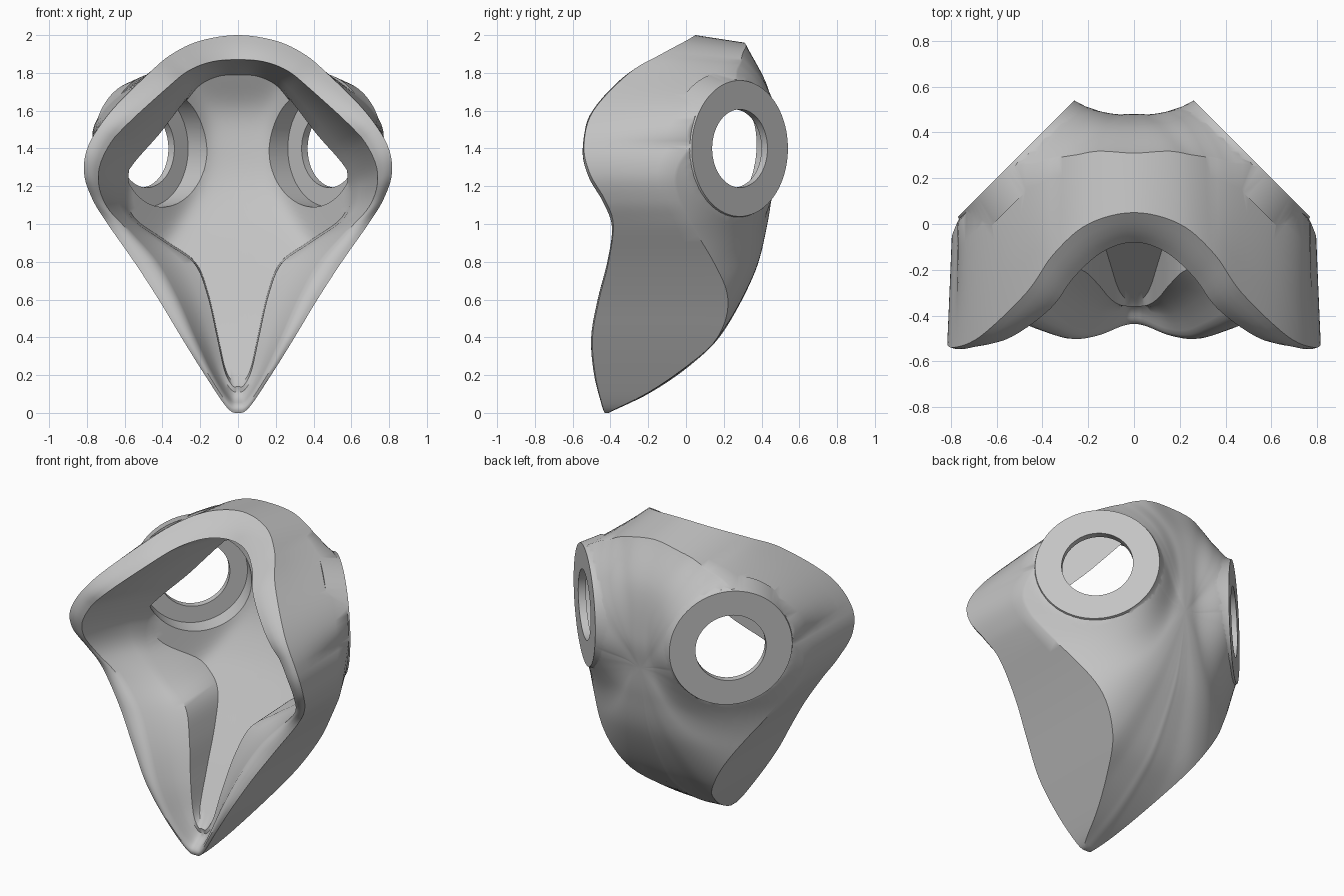
import bpy, math
from mathutils import Vector

cube = bpy.data.objects.get("Cube")
if cube:
    bpy.data.objects.remove(cube, do_unlink=True)

PAD_X, PAD_Z, PAD_R = 0.515, 1.4, 0.36      # side ports
CENTRE = Vector((0, 0, 1.2))

# Half outline stations: rim (x, z, y), setback of the back edge, inner lip (x, z, y)
STATIONS = [
    (0, 0, -.43, .02, 0, .14, -.36),
    (.06, .03, -.44, .01, .03, .145, -.36),
    (.175, .2, -.48, 0, .07, .22, -.35),
    (.3, .4, -.495, 0, .11, .4, -.32),
    (.42, .6, -.46, -.07, .16, .62, -.26),
    (.55, .8, -.41, -.24, .23, .79, -.2),
    (.69, 1, -.385, -.45, .38, .9, -.16),
    (.77, 1.13, -.43, -.57, .56, 1.03, -.1),
    (.815, 1.27, -.51, -.62, .6, 1.17, -.06),
    (.79, 1.42, -.54, -.62, .55, 1.29, 0),
    (.67, 1.6, -.49, -.55, .42, 1.47, .1),
    (.47, 1.8, -.3, -.34, .28, 1.66, .2),
    (.35, 1.9, -.13, -.11, .2, 1.75, .24),
    (.2, 1.97, 0, -.01, .1, 1.795, .26),
    (0, 2, .05, 0, 0, 1.8, .26),
]
# Centre line depth of the outer back and of the cavity, as (z, y)
BACK = [(0, -.43), (.11, -.2), (.26, .02), (.43, .19), (.74, .36), (1, .43),
        (1.2, .46), (1.4, .48), (1.7, .44), (1.96, .31)]
CAVITY = [(.14, -.35), (.5, -.1), (.8, .12), (1, .26), (1.2, .36), (1.4, .4),
          (1.6, .4), (1.8, .3)]


def spline(points, steps, mirror=False):
    """Smooth curve through points; mirrored ends keep the centre line smooth."""
    pts = [Vector(p) for p in points]
    first, last = 2 * pts[0] - pts[1], 2 * pts[-1] - pts[-2]
    if mirror:
        first, last = pts[1].copy(), pts[-2].copy()
        for end in (first, last):
            end[0], end[4] = -end[0], -end[4]
    pts = [first] + pts + [last]
    out = []
    for a, b, c, d in zip(pts, pts[1:], pts[2:], pts[3:]):
        for i in range(steps):
            t = i / steps
            out.append(b + (c - a) * t / 2 + (a - b * 2.5 + c * 2 - d / 2) * t * t
                       + (b * 1.5 - c * 1.5 + d / 2 - a / 2) * t ** 3)
    return out + [pts[-2]]


def lookup(curve, z):
    for (z0, y0), (z1, y1) in zip(curve, curve[1:]):
        if z <= z1:
            return y0 + (y1 - y0) * max(0, (z - z0) / (z1 - z0))
    return curve[-1][1]


back_curve, cavity_curve = spline(BACK, 8), spline(CAVITY, 8)


def pad_pull(p):
    """Blend the back surface into the diagonal port pads."""
    r = math.hypot((abs(p.x) - PAD_X) * math.sqrt(2), p.z - PAD_Z)
    weight = min(1, max(0, 1 - (r - PAD_R) / .3)) ** 2
    return Vector((p.x, p.y + weight * (.785 - abs(p.x) - p.y), p.z))


def cavity_y(p):
    """Rounded meeting of the cavity floor and the flats behind the ports."""
    a, b = lookup(cavity_curve, p.z), .573 - abs(p.x)
    return (a + b - math.hypot(a - b, .06)) / 2


def mirrored(half):
    return half + [Vector((-p.x, p.y, p.z)) for p in half[-2:0:-1]]


# Main loops around the opening
rim, edge, setback, crest, lip = [], [], [], [], []
for x, z, y, drop, cx, cz, cy in spline(STATIONS, 6, True):
    r, c = Vector((x, y, z)), Vector((cx, cy, cz))
    high = min(1, max(0, (z - 1) / .6))
    top = min(1, max(0, (z - 1.5) / .5))
    e = Vector((x, 0, z)).lerp(CENTRE, .05 * high)
    e.x += .1 * max(0, 1 - ((z - 1.66) / .24) ** 2)
    e.y = lookup(back_curve, e.z) + drop
    m = r.lerp(c, .35 + .3 * top)
    m.y = r.y + .01 - .14 * top
    for loop, p in zip((rim, edge, setback, crest, lip), (r, e, drop, m, c)):
        loop.append(p)

loops = []
# Cavity, from the middle out to the lip
FRONT = 18
for i in range(1, FRONT + 1):
    ring = []
    for c in lip:
        p = CENTRE.lerp(c, .98 * i / FRONT)
        p.y = cavity_y(p)
        if i == FRONT:
            p.y = max(p.y, c.y + .005)
        ring.append(p)
    loops.append(ring)
loops.append(lip)
# Inner wall and rounded rim
for t in (.3, .6, .8, .92):
    loops.append([c.lerp(m, t) + Vector((0, .03 * math.sin(math.pi * t), 0))
                  for c, m in zip(lip, crest)])
loops.append(crest)
for t in (.25, .5, .75):
    loops.append([m.lerp(r, t) - Vector((0, .012 * math.sin(math.pi * t), 0))
                  for m, r in zip(crest, rim)])
# Outer side wall
for t in (0, .2, .4, .6, .8):
    loops.append([r.lerp(pad_pull(e), t) for r, e in zip(rim, edge)])
# Domed back, from the edge to the middle
BACK_LOOPS = 36
for i in range(BACK_LOOPS):
    t = (i / BACK_LOOPS) ** 1.3
    ring = []
    for e, drop in zip(edge, setback):
        p = e.lerp(CENTRE, t)
        p.y = lookup(back_curve, p.z) + drop * (1 - t) ** 2
        ring.append(pad_pull(p))
    loops.append(ring)

loops = [mirrored(ring) for ring in loops]
n = len(loops[0])
verts = [p for ring in loops for p in ring]
faces = [(a * n + j, a * n + (j + 1) % n, (a + 1) * n + (j + 1) % n, (a + 1) * n + j)
         for a in range(len(loops) - 1) for j in range(n)]
front_mid, back_mid = len(verts), len(verts) + 1
verts += [Vector((0, cavity_y(CENTRE), CENTRE.z)),
          Vector((0, lookup(back_curve, CENTRE.z), CENTRE.z))]
last = (len(loops) - 1) * n
for j in range(n):
    k = (j + 1) % n
    faces += [(front_mid, k, j), (back_mid, last + j, last + k)]

mesh = bpy.data.meshes.new("mask_shell")
mesh.from_pydata(verts, [], faces)
shell = bpy.data.objects.new("mask_shell", mesh)
bpy.context.collection.objects.link(shell)
bpy.context.view_layer.objects.active = shell
shell.select_set(True)
bpy.ops.object.mode_set(mode='EDIT')
bpy.ops.mesh.select_all(action='SELECT')
bpy.ops.mesh.normals_make_consistent(inside=False)
bpy.ops.object.mode_set(mode='OBJECT')

GREY = (.55, .55, .55, 1)
grey = bpy.data.materials.new("plain_grey")
grey.use_nodes = True
grey.diffuse_color = GREY
grey.node_tree.nodes["Principled BSDF"].inputs["Base Color"].default_value = GREY
mesh.materials.append(grey)


def port_boolean(side, name, operation, near, far, r_near, r_far):
    """Boolean a round plug on the port axis between two depths."""
    axis = Vector((side, 1, 0)).normalized()
    mid = Vector((side * PAD_X, .8 - PAD_X, PAD_Z)) + axis * (near + far) / 2
    bpy.ops.mesh.primitive_cone_add(vertices=96, radius1=r_far, radius2=r_near,
                                    depth=near - far, location=mid,
                                    rotation=axis.to_track_quat('Z', 'Y').to_euler())
    plug = bpy.context.object
    plug.name = name
    plug.data.materials.append(grey)
    mod = shell.modifiers.new(name, 'BOOLEAN')
    mod.operation, mod.solver, mod.object = operation, 'EXACT', plug
    bpy.context.view_layer.objects.active = shell
    bpy.ops.object.modifier_apply(modifier=name)
    bpy.data.objects.remove(plug, do_unlink=True)


# Port pads, counterbores and through holes
for side in (-1, 1):
    port_boolean(side, "port_pad", 'UNION', 0, -.13, PAD_R, .4)
    port_boolean(side, "port_counterbore", 'DIFFERENCE', -.045, -.2, .31, .31)
    port_boolean(side, "port_hole", 'DIFFERENCE', .05, -.07, .207, .207)

bpy.ops.object.select_all(action='DESELECT')
shell.select_set(True)
bpy.context.view_layer.objects.active = shell
bpy.ops.object.shade_smooth_by_angle(angle=math.radians(40))
